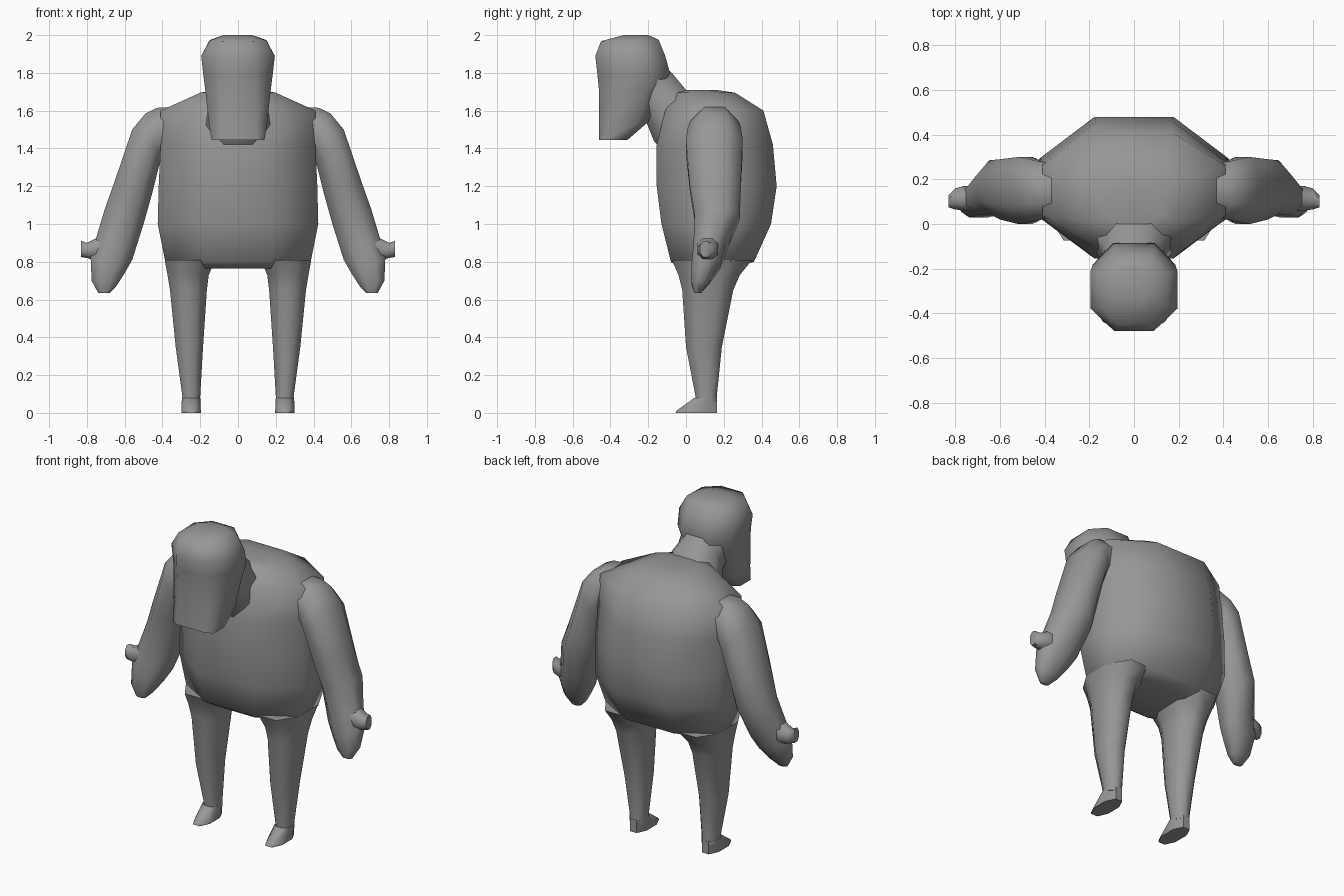
import bpy, bmesh, math
from mathutils import Vector

skin = bpy.data.materials.new("plain grey")
skin.diffuse_color = (0.31, 0.31, 0.31, 1)


def ring(p, q, y0, y1, tilt=0.0, f=0.45):
    """Octagon spanning p-q in the xz plane and y0-y1 in depth; tilt raises the back."""
    c = Vector(((p[0] + q[0]) / 2, (y0 + y1) / 2, (p[1] + q[1]) / 2))
    u = Vector(((q[0] - p[0]) / 2, 0, (q[1] - p[1]) / 2))
    v = Vector((0, (y1 - y0) / 2, tilt / 2))
    shape = [(1, -f), (1, f), (f, 1), (-f, 1), (-1, f), (-1, -f), (-f, -1), (f, -1)]
    return [c + a * u + b * v for a, b in shape]


def flat(w, z, y0, y1, tilt=0.0, f=0.45):
    """Octagon centred on x = 0."""
    return ring((-w, z), (w, z), y0, y1, tilt, f)


def loft(name, rings, mirror=False, sharp=50):
    """Skin a row of rings, cap both ends and shade smooth."""
    bm = bmesh.new()
    loops = [[bm.verts.new(p) for p in r] for r in rings]
    for a, b in zip(loops, loops[1:]):
        for i in range(8):
            j = (i + 1) % 8
            bm.faces.new((a[i], a[j], b[j], b[i]))
    bm.faces.new(loops[0])
    bm.faces.new(loops[-1])
    bmesh.ops.recalc_face_normals(bm, faces=bm.faces)
    mesh = bpy.data.meshes.new(name)
    bm.to_mesh(mesh)
    bm.free()
    mesh.shade_smooth()
    mesh.set_sharp_from_angle(angle=math.radians(sharp))
    mesh.materials.append(skin)
    ob = bpy.data.objects.new(name, mesh)
    bpy.context.collection.objects.link(ob)
    if mirror:
        ob.modifiers.new("mirror", "MIRROR")
    return ob


# Barrel torso, from the seat up to the sloping shoulders
loft("torso", [
    flat(0.30, 0.77, -0.03, 0.27, 0.01),
    flat(0.385, 0.80, -0.08, 0.36),
    flat(0.425, 1.00, -0.13, 0.45),
    flat(0.42, 1.20, -0.155, 0.48, f=0.42),
    flat(0.41, 1.42, -0.155, 0.46, f=0.42),
    flat(0.41, 1.60, -0.11, 0.41, f=0.42),
    flat(0.20, 1.695, -0.05, 0.26, f=0.6),
    flat(0.13, 1.71, 0.0, 0.16)], sharp=70)

# Neck leaning forward
loft("neck", [
    flat(0.16, 1.53, -0.14, 0.06, 0.25),
    flat(0.175, 1.575, -0.17, 0.0, 0.27),
    flat(0.13, 1.67, -0.21, -0.075, 0.26),
    flat(0.14, 1.72, -0.26, -0.12, 0.24)])

# Long head with a flat face and a tapered jaw
loft("head", [
    flat(0.14, 1.445, -0.46, -0.31, f=0.7),
    flat(0.155, 1.54, -0.46, -0.20, f=0.62),
    flat(0.172, 1.70, -0.46, -0.14, f=0.55),
    flat(0.185, 1.80, -0.47, -0.085, f=0.5),
    flat(0.195, 1.89, -0.48, -0.11, f=0.45),
    flat(0.15, 1.972, -0.45, -0.145, 0.008, f=0.5),
    flat(0.075, 2.0, -0.33, -0.20)], sharp=60)

# Arms hanging outward, ending in mitten hands
loft("arms", [
    ring((0.34, 1.36), (0.34, 1.62), 0.03, 0.27),
    ring((0.41, 1.35), (0.43, 1.615), 0.02, 0.28),
    ring((0.41, 1.33), (0.49, 1.585), 0.01, 0.29),
    ring((0.415, 1.32), (0.56, 1.50), 0.0, 0.30),
    ring((0.455, 1.16), (0.655, 1.22), 0.02, 0.29),
    ring((0.50, 1.00), (0.705, 1.08), 0.045, 0.285),
    ring((0.56, 0.81), (0.75, 0.93), 0.04, 0.21),
    ring((0.60, 0.74), (0.78, 0.82), 0.03, 0.18),
    ring((0.645, 0.67), (0.775, 0.70), 0.03, 0.12),
    ring((0.68, 0.635), (0.74, 0.635), 0.045, 0.08)], True, 60)

# Stubby thumbs pointing out
loft("thumbs", [
    ring((0.70, 0.80), (0.70, 0.95), 0.06, 0.17),
    ring((0.765, 0.81), (0.75, 0.925), 0.06, 0.17),
    ring((0.80, 0.82), (0.80, 0.90), 0.065, 0.16),
    ring((0.83, 0.825), (0.83, 0.91), 0.075, 0.13)], True)

# Tapered legs
loft("legs", [
    ring((0.20, 0.06), (0.297, 0.06), 0.05, 0.165),
    ring((0.20, 0.09), (0.295, 0.09), 0.05, 0.163),
    ring((0.185, 0.35), (0.33, 0.35), 0.0, 0.19),
    ring((0.165, 0.65), (0.36, 0.65), -0.02, 0.25),
    ring((0.155, 0.73), (0.373, 0.73), -0.04, 0.285),
    ring((0.12, 0.81), (0.388, 0.81), -0.075, 0.35)], True, 60)

# Flat-soled feet with short toes
loft("feet", [
    ring((0.197, 0.0), (0.30, 0.0), -0.055, 0.165),
    ring((0.197, 0.012), (0.30, 0.012), -0.05, 0.165),
    ring((0.20, 0.08), (0.297, 0.08), 0.045, 0.165)], True)
